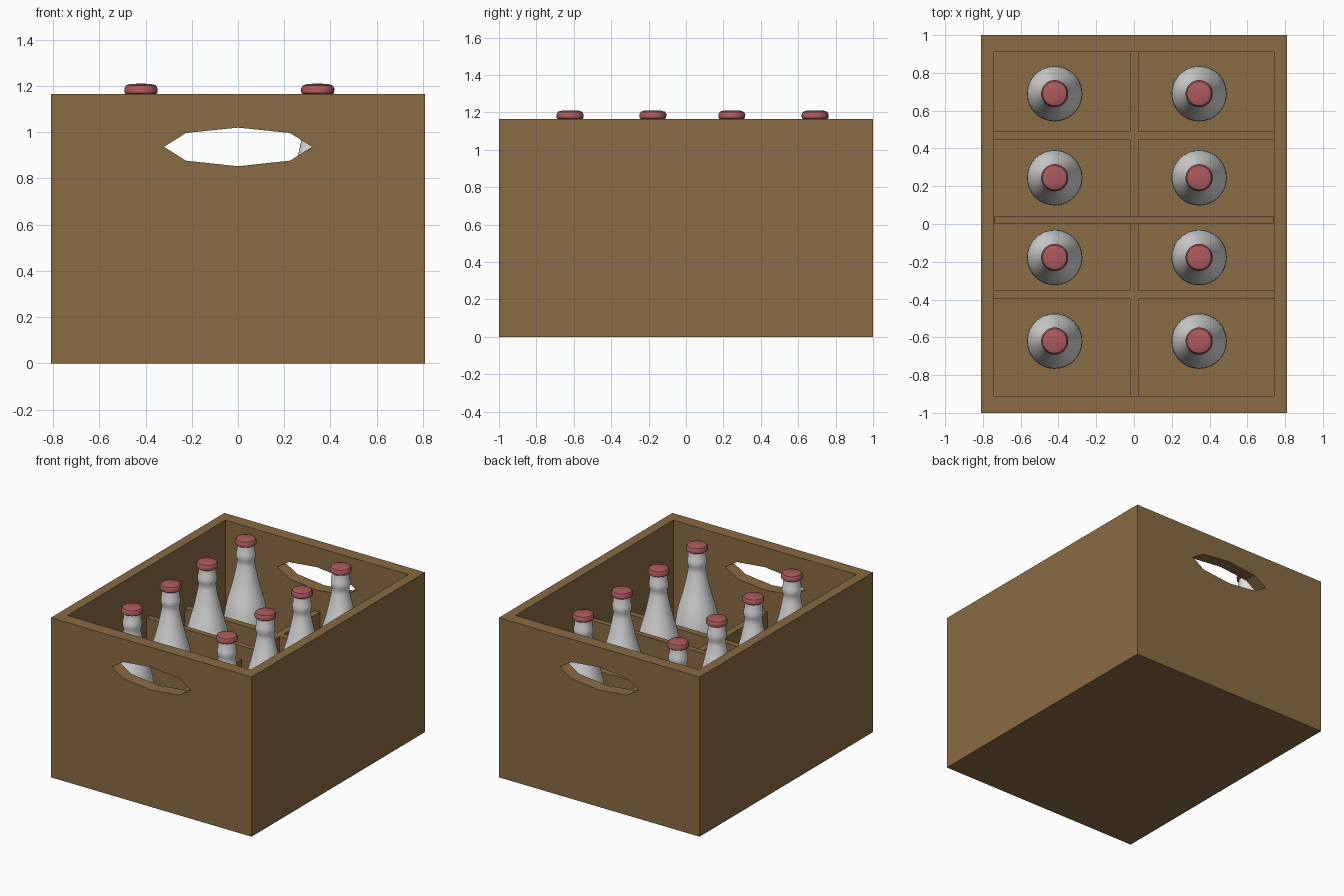
import bpy, bmesh, math

if "Cube" in bpy.data.objects:
    bpy.data.objects.remove(bpy.data.objects["Cube"], do_unlink=True)


def material(name, rgb):
    m = bpy.data.materials.new(name)
    m.use_nodes = True
    m.diffuse_color = (*rgb, 1)
    m.node_tree.nodes["Principled BSDF"].inputs["Base Color"].default_value = (*rgb, 1)
    return m


brown = material("brown wood", (0.25, 0.147, 0.056))
grey = material("pale glass", (0.75, 0.75, 0.75))
red = material("red cap", (0.41, 0.10, 0.105))


def finish(name, bm, mat):
    bmesh.ops.recalc_face_normals(bm, faces=bm.faces)
    mesh = bpy.data.meshes.new(name)
    bm.to_mesh(mesh)
    bm.free()
    mesh.materials.append(mat)
    ob = bpy.data.objects.new(name, mesh)
    bpy.context.collection.objects.link(ob)
    return ob


def box(name, x0, x1, y0, y1, z0, z1):
    bm = bmesh.new()
    bmesh.ops.create_cube(bm, size=1)
    for v in bm.verts:
        v.co = ((x0 + x1) / 2 + v.co.x * (x1 - x0),
                (y0 + y1) / 2 + v.co.y * (y1 - y0),
                (z0 + z1) / 2 + v.co.z * (z1 - z0))
    return finish(name, bm, brown)


def boolean(target, other, operation):
    mod = target.modifiers.new(operation, "BOOLEAN")
    mod.operation = operation
    mod.solver = "EXACT"
    mod.object = other
    bpy.ops.object.select_all(action="DESELECT")
    bpy.context.view_layer.objects.active = target
    target.select_set(True)
    bpy.ops.object.modifier_apply(modifier=mod.name)
    bpy.data.objects.remove(other, do_unlink=True)


def lathe(name, profile, x, y, mat, steps=32):
    # Spin a (radius, height) outline round the vertical axis
    bm = bmesh.new()
    verts = [bm.verts.new((r, 0, z)) for r, z in profile]
    edges = [bm.edges.new(pair) for pair in zip(verts, verts[1:])]
    bmesh.ops.spin(bm, geom=verts + edges, cent=(0, 0, 0), axis=(0, 0, 1),
                   angle=math.tau, steps=steps)
    bmesh.ops.remove_doubles(bm, verts=bm.verts, dist=0.0005)
    ob = finish(name, bm, mat)
    ob.location = (x, y, 0)
    bpy.ops.object.select_all(action="DESELECT")
    bpy.context.view_layer.objects.active = ob
    ob.select_set(True)
    bpy.ops.object.shade_smooth_by_angle(angle=math.radians(40))
    return ob


# Open crate
FLOOR = 0.07
crate = box("crate", -0.81, 0.81, -1, 1, 0, 1.165)
boolean(crate, box("inside_cutter", -0.74, 0.74, -0.91, 0.91, FLOOR, 1.5), "DIFFERENCE")

# Hand holes through both end walls
outline = [(-0.32, 0.937), (-0.225, 0.997), (0, 1.02), (0.225, 0.997),
           (0.32, 0.937), (0.225, 0.877), (0, 0.853), (-0.225, 0.877)]
bm = bmesh.new()
face = bm.faces.new([bm.verts.new((x, -1.2, z)) for x, z in outline])
grown = bmesh.ops.extrude_face_region(bm, geom=[face])
for v in grown["geom"]:
    if isinstance(v, bmesh.types.BMVert):
        v.co.y = 1.2
boolean(crate, finish("hand_hole_cutter", bm, brown), "DIFFERENCE")

# Dividers, with a taller one across the middle
dividers = box("dividers", -0.02, 0.025, -0.912, 0.912, FLOOR - 0.01, 0.70)
for y in (-0.375, 0.467):
    boolean(dividers, box("cross", -0.742, 0.742, y - 0.023, y + 0.023, FLOOR - 0.01, 0.70), "UNION")
box("middle_divider", -0.738, 0.738, 0.002, 0.042, FLOOR - 0.01, 0.80)

# Bottles and caps
glass = [(0, FLOOR), (0.135, FLOOR), (0.147, 0.09), (0.147, 0.60), (0.144, 0.65),
         (0.134, 0.71), (0.118, 0.78), (0.100, 0.84), (0.085, 0.90), (0.070, 0.97),
         (0.060, 1.02), (0.057, 1.05), (0.064, 1.065), (0.065, 1.10), (0.059, 1.12),
         (0.058, 1.17), (0, 1.17)]
cap = [(0, 1.163), (0.062, 1.163), (0.071, 1.170), (0.072, 1.190),
       (0.064, 1.203), (0.045, 1.209), (0, 1.211)]
for i, x in enumerate((-0.42, 0.345)):
    for j, y in enumerate((-0.62, -0.177, 0.245, 0.69)):
        lathe(f"bottle_{i}_{j}", glass, x, y, grey)
        lathe(f"cap_{i}_{j}", cap, x, y, red)
